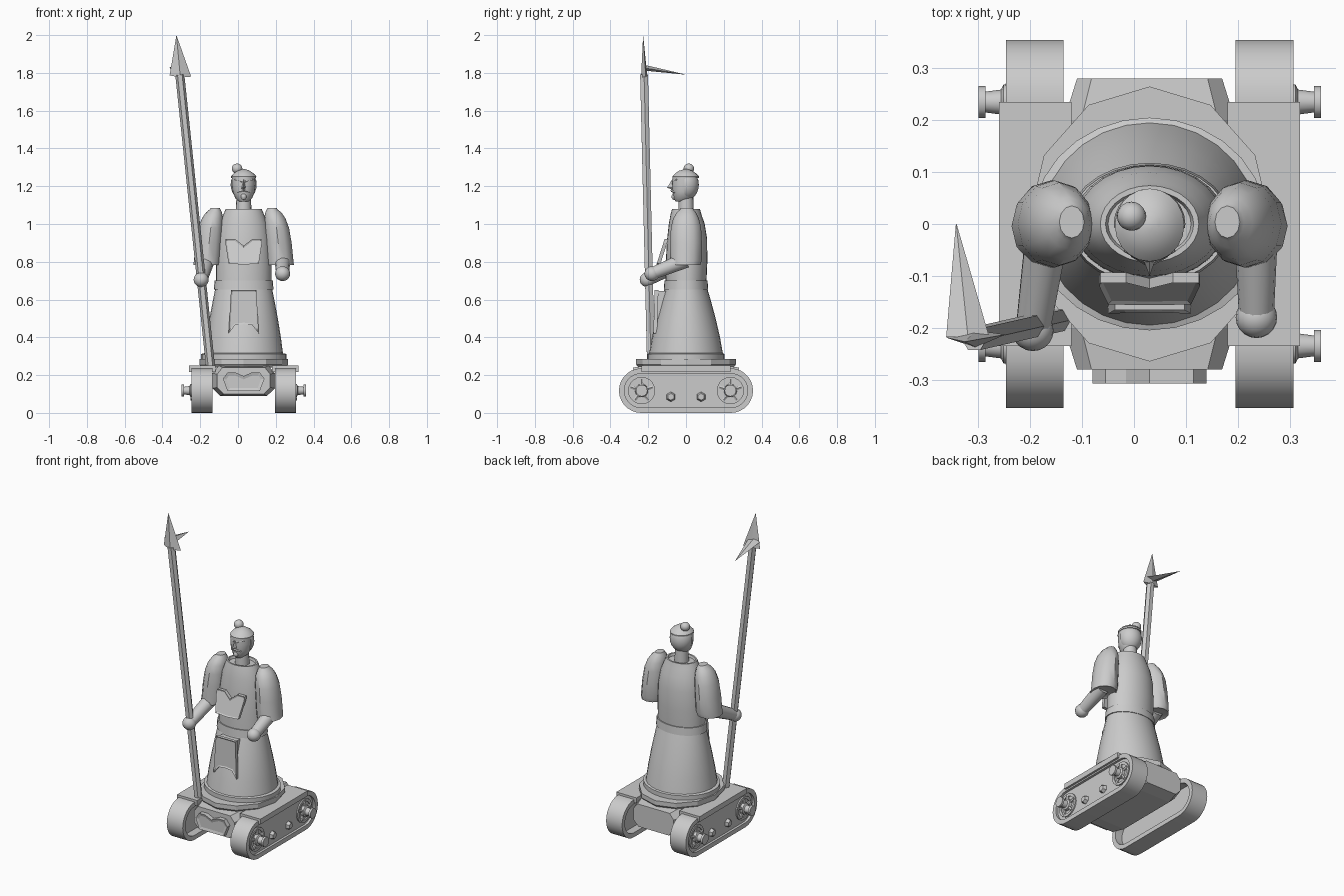
import bpy, bmesh
from math import sin, cos, pi
from mathutils import Vector, Matrix

if "Cube" in bpy.data.objects:
    bpy.data.objects.remove(bpy.data.objects["Cube"], do_unlink=True)

CX = 0.03  # centre line of the figure and its carriage
stone = bpy.data.materials.new("pale_grey")
stone.use_nodes = True
stone.diffuse_color = (0.6, 0.6, 0.6, 1)
stone.node_tree.nodes["Principled BSDF"].inputs["Base Color"].default_value = (0.6, 0.6, 0.6, 1)


def finish(name, bm, smooth=True):
    bmesh.ops.recalc_face_normals(bm, faces=bm.faces)
    mesh = bpy.data.meshes.new(name)
    bm.to_mesh(mesh)
    bm.free()
    mesh.materials.append(stone)
    ob = bpy.data.objects.new(name, mesh)
    bpy.context.collection.objects.link(ob)
    if smooth:
        bpy.ops.object.select_all(action="DESELECT")
        ob.select_set(True)
        bpy.context.view_layer.objects.active = ob
        bpy.ops.object.shade_smooth_by_angle(angle=0.6)
    return ob


def loft(name, rings, smooth=True):
    """Skin a list of point rings and cap both ends."""
    bm = bmesh.new()
    rows = [[bm.verts.new(p) for p in ring] for ring in rings]
    for a, b in zip(rows, rows[1:]):
        for i in range(len(a)):
            j = (i + 1) % len(a)
            bm.faces.new((a[i], a[j], b[j], b[i]))
    bm.faces.new(rows[0])
    bm.faces.new(rows[-1])
    return finish(name, bm, smooth)


def turned(name, profile, seg=24, smooth=True):
    """Stack of ellipses, each given as z, rx, ry, centre x, centre y."""
    return loft(name, [[(cx + rx * sin(2 * pi * i / seg), cy + ry * cos(2 * pi * i / seg), z)
                        for i in range(seg)] for z, rx, ry, cx, cy in profile], smooth)


def rod(name, a, b, radii, seg=12):
    """Straight round bar from a to b; radii are (fraction, radius)."""
    a, b = Vector(a), Vector(b)
    q = Vector((0, 0, 1)).rotation_difference(b - a)
    return loft(name, [[a.lerp(b, t) + q @ Vector((r * cos(2 * pi * i / seg), r * sin(2 * pi * i / seg), 0))
                        for i in range(seg)] for t, r in radii])


def ball(name, c, scale, seg=20, cut_y=None):
    bm = bmesh.new()
    bmesh.ops.create_uvsphere(bm, u_segments=seg, v_segments=seg // 2, radius=1)
    bmesh.ops.transform(bm, matrix=Matrix.Translation(c) @ Matrix.Diagonal((*scale, 1)), verts=bm.verts)
    if cut_y is not None:
        bmesh.ops.bisect_plane(bm, geom=bm.verts[:] + bm.edges[:] + bm.faces[:], plane_co=(0, cut_y, 0),
                               plane_no=(0, -1, 0), clear_outer=True)
        bmesh.ops.holes_fill(bm, edges=bm.edges)
    return finish(name, bm)


def box(name, lo, hi):
    return loft(name, [[(lo[0], lo[1], z), (hi[0], lo[1], z), (hi[0], hi[1], z), (lo[0], hi[1], z)]
                       for z in (lo[2], hi[2])], False)


def panel(name, half, y_at, depth, rim):
    """Plate from a half outline (x, z), mirrored, with a raised rim on its front."""
    outline = [(x, z) for x, z in half] + [(-x, z) for x, z in reversed(half) if x > 0]
    bm = bmesh.new()
    front = [bm.verts.new((CX + x, y_at(z), z)) for x, z in outline]
    back = [bm.verts.new((CX + x, y_at(z) + depth, z)) for x, z in outline]
    face = bm.faces.new(front)
    bm.faces.new(back[::-1])
    for i in range(len(front)):
        j = (i + 1) % len(front)
        bm.faces.new((front[i], back[i], back[j], front[j]))
    bmesh.ops.recalc_face_normals(bm, faces=bm.faces)
    bmesh.ops.inset_region(bm, faces=[face], thickness=rim, depth=-0.005, use_even_offset=True)
    return finish(name, bm, False)


def stadium(x, r, seg=14, half=0.237, z=0.118):
    pts = []
    for side, start in ((1, -pi / 2), (-1, pi / 2)):
        for i in range(seg + 1):
            a = start + pi * i / seg
            pts.append((x, side * half + r * cos(a), z + r * sin(a)))
    return pts


# Tracks, wheels and axles
for label, s in (("left", 1), ("right", -1)):
    X = lambda d: CX + s * d
    bm = bmesh.new()
    loops = [[bm.verts.new(p) for p in stadium(X(d), r)]
             for d, r in ((0.166, 0.118), (0.277, 0.118), (0.277, 0.09), (0.166, 0.09))]
    for k in range(4):
        a, b = loops[k], loops[(k + 1) % 4]
        for i in range(len(a)):
            j = (i + 1) % len(a)
            bm.faces.new((a[i], a[j], b[j], b[i]))
    finish(label + "_track", bm)
    loft(label + "_track_plate", [stadium(X(d), 0.091) for d in (0.215, 0.262)])
    lo, hi = sorted((X(0.15), X(0.29)))
    box(label + "_fender", (lo, -0.235, 0.217), (hi, 0.235, 0.25))
    for end in (-1, 1):
        y, z = end * 0.235, 0.118
        rod(label + "_wheel", (X(0.25), y, z), (X(0.27), y, z), ((0, 0.072), (1, 0.072), (1, 0.055), (0.7, 0.055)), 20)
        for i in range(5):
            a = 2 * pi * i / 5 + pi / 2
            rod(label + "_spoke", (X(0.267), y, z), (X(0.267), y + 0.062 * cos(a), z + 0.062 * sin(a)),
                ((0, 0.012), (1, 0.009)), 6)
        rod(label + "_axle", (X(0.255), y, z), (X(0.33), y, z),
            ((0, 0.036), (0.35, 0.034), (0.42, 0.024), (0.82, 0.02), (0.82, 0.031), (1, 0.031)), 12)
        rod(label + "_bolt", (X(0.255), end * 0.08, 0.085), (X(0.282), end * 0.08, 0.085),
            ((0, 0.028), (0.6, 0.024), (1, 0.018)), 6)

# Carriage hull and its front plate
section = [(-1, 0.13), (-0.75, 0.09), (0.75, 0.09), (1, 0.13), (1, 0.21), (0.8, 0.25), (-0.8, 0.25), (-1, 0.21)]
loft("hull", [[(CX + w * x, y, 0.17 + (z - 0.17) * k) for x, z in section]
              for y, w, k in ((-0.28, 0.14, 0.88), (-0.2, 0.165, 1), (0.2, 0.165, 1), (0.28, 0.14, 0.88))], False)
panel("hull_front_plate", [(0, 0.195), (0.045, 0.215), (0.085, 0.215), (0.11, 0.18), (0.085, 0.115), (0, 0.115)],
      lambda z: -0.307, 0.04, 0.016)
turned("base_plate", [(0.24, 0.225, 0.25, CX, 0), (0.257, 0.235, 0.265, CX, 0), (0.285, 0.235, 0.265, CX, 0)], 12, False)

# Robe
turned("skirt", [(z, rx, ry, CX, 0) for z, rx, ry in (
    (0.28, 0.226, 0.205), (0.312, 0.226, 0.205), (0.316, 0.208, 0.195), (0.4, 0.197, 0.18),
    (0.5, 0.181, 0.157), (0.6, 0.162, 0.13), (0.66, 0.15, 0.112))], 28)
turned("belt", [(0.652, 0.158, 0.118, CX, 0), (0.7, 0.154, 0.114, CX, 0)], 28)
turned("torso", [(z, rx, ry, CX, cy) for z, rx, ry, cy in (
    (0.69, 0.147, 0.108, 0), (0.8, 0.147, 0.11, 0.003), (0.92, 0.14, 0.106, 0.006), (1.0, 0.126, 0.095, 0.004),
    (1.05, 0.108, 0.082, 0), (1.08, 0.095, 0.074, 0), (1.08, 0.085, 0.064, 0), (1.065, 0.08, 0.06, 0))], 28)
panel("chest_panel", [(0, 0.885), (0.045, 0.92), (0.095, 0.92), (0.097, 0.9), (0.08, 0.79), (0, 0.785)],
      lambda z: -0.155 + (z - 0.79) * 0.32, 0.02, 0.008)
panel("apron_panel", [(0, 0.65), (0.067, 0.65), (0.08, 0.42), (0.045, 0.465), (0, 0.47)],
      lambda z: -0.166 - (0.65 - z) * 0.03, 0.02, 0.008)
box("apron_mount", (CX - 0.06, -0.155, 0.5), (CX + 0.06, -0.09, 0.645))

# Head
rod("neck", (CX, 0, 1.05), (CX, 0, 1.16), ((0, 0.042), (1, 0.038)), 16)
turned("face", [(z, rx, ry, CX, cy) for z, rx, ry, cy in (
    (1.118, 0.022, 0.03, -0.025), (1.135, 0.044, 0.05, -0.015), (1.17, 0.058, 0.062, -0.01),
    (1.21, 0.063, 0.066, -0.008), (1.25, 0.062, 0.066, -0.006), (1.27, 0.045, 0.048, 0))], 20)
ball("hair", (CX, 0, 1.208), (0.069, 0.068, 0.082), 24, -0.008)
turned("hair_cap", [(z, r, r * 1.05, CX, -0.002) for z, r in (
    (1.243, 0.066), (1.252, 0.067), (1.268, 0.053), (1.282, 0.032), (1.29, 0.008))], 20)
ball("topknot", (-0.005, 0.015, 1.293), (0.028, 0.028, 0.027))
loft("nose", [[(CX - w, -0.06, z), (CX, y, z), (CX + w, -0.06, z)]
              for z, w, y in ((1.185, 0.016, -0.08), (1.192, 0.015, -0.1), (1.235, 0.006, -0.074))], False)
for label, s in (("left", 1), ("right", -1)):
    rod(label + "_brow", (CX + s * 0.008, -0.07, 1.225), (CX + s * 0.048, -0.05, 1.236), ((0, 0.006), (1, 0.004)), 6)
    rod(label + "_moustache", (CX, -0.074, 1.178), (CX + s * 0.034, -0.06, 1.168), ((0, 0.009), (1, 0.004)), 6)
ball("chin_beard", (CX, -0.062, 1.145), (0.016, 0.015, 0.018), 10)

# Arms
for label, s, elbow, hand in (("left", 1, (0.235, 0, 0.81), (0.236, -0.18, 0.737)),
                              ("right", -1, (-0.165, 0, 0.81), (-0.195, -0.205, 0.705))):
    turned(label + "_sleeve", [(z, rx, ry, CX + s * d, cy) for z, rx, ry, d, cy in (
        (0.79, 0.06, 0.065, 0.192, -0.004), (0.784, 0.072, 0.08, 0.194, -0.004), (0.81, 0.073, 0.084, 0.19, 0),
        (0.9, 0.071, 0.084, 0.183, 0), (0.98, 0.066, 0.08, 0.174, 0), (1.03, 0.056, 0.068, 0.165, 0),
        (1.062, 0.042, 0.05, 0.157, 0.002), (1.075, 0.03, 0.037, 0.152, 0.004), (1.085, 0.024, 0.031, 0.15, 0.004))], 12)
    rod(label + "_forearm", elbow, hand, ((0, 0.043), (0.95, 0.034)), 14)
    ball(label + "_hand", hand, (0.04, 0.04, 0.039))

# Spear
rod("spear_shaft", (-0.145, -0.185, 0.24), (-0.308, -0.222, 1.79), ((0, 0.024), (1, 0.024)), 6)
tip = Vector((-0.326, -0.227, 2.0))
base = [(-0.362, -0.219, 1.787), (-0.305, -0.238, 1.775), (-0.248, -0.213, 1.78), (-0.305, -0.205, 1.785)]
loft("spear_head", [base, [tip + (Vector(p) - tip) * 0.01 for p in base]], False)
hook = Vector((-0.343, 0.004, 1.79))
root = [(-0.362, -0.218, 1.83), (-0.32, -0.218, 1.842), (-0.28, -0.214, 1.825), (-0.32, -0.218, 1.812)]
loft("spear_hook", [root, [hook + (Vector(p) - hook) * 0.02 for p in root]], False)
